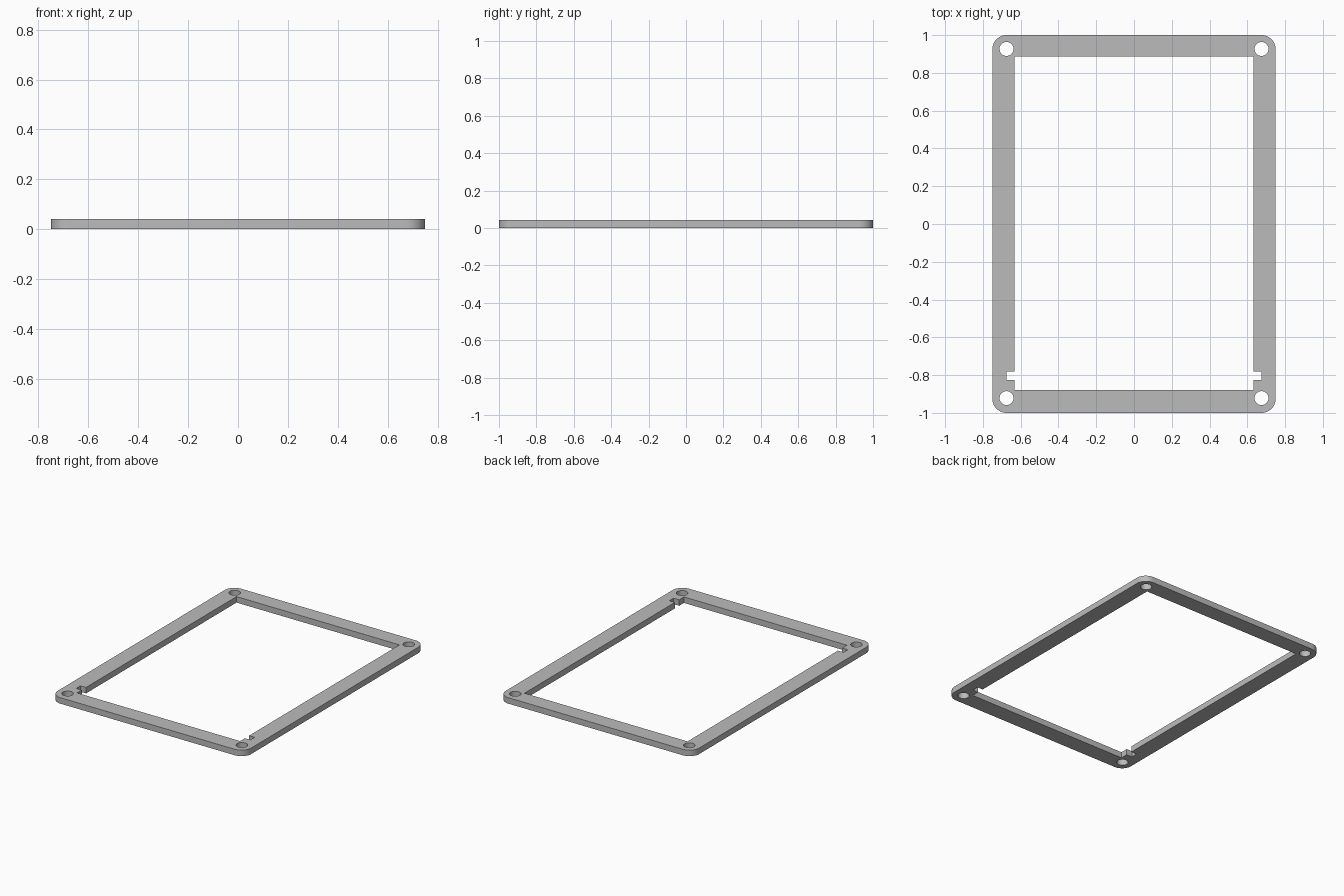
import bpy, bmesh
from math import cos, sin, pi, radians
from mathutils import Vector

if "Cube" in bpy.data.objects:
    bpy.data.objects.remove(bpy.data.objects["Cube"], do_unlink=True)

HALF_X, HALF_Y, HEIGHT = 0.75, 1.0, 0.042
CORNER, HOLE = 0.075, 0.037
HOLE_X, HOLE_BACK, HOLE_FRONT = 0.675, 0.927, -0.922


def arc(cx, cy, radius, start, sweep, steps):
    return [(cx + radius * cos(start + sweep * i / steps),
             cy + radius * sin(start + sweep * i / steps)) for i in range(steps + 1)]


# Outer outline with rounded corners
outline = []
for i, (sx, sy) in enumerate([(1, 1), (-1, 1), (-1, -1), (1, -1)]):
    outline += arc(sx * (HALF_X - CORNER), sy * (HALF_Y - CORNER), CORNER, i * pi / 2, pi / 2, 12)

# Inner opening with a small notch on each side near the front
side = [(0.632, -0.88), (0.632, -0.827), (0.675, -0.827),
        (0.675, -0.78), (0.632, -0.78), (0.632, 0.886)]
opening = side + [(-x, y) for x, y in reversed(side)]

# Four screw holes
holes = [arc(x, y, HOLE, 0, 2 * pi, 32)[:-1]
         for x in (-HOLE_X, HOLE_X) for y in (HOLE_FRONT, HOLE_BACK)]

# Fill the flat shape between the loops and extrude it upwards
bm = bmesh.new()
for loop in [outline, opening] + holes:
    verts = [bm.verts.new((x, y, 0)) for x, y in loop]
    for a, b in zip(verts, verts[1:] + verts[:1]):
        bm.edges.new((a, b))
bmesh.ops.triangle_fill(bm, edges=bm.edges[:], use_beauty=True, normal=Vector((0, 0, 1)))
top = bmesh.ops.extrude_face_region(bm, geom=bm.faces[:])["geom"]
bmesh.ops.translate(bm, vec=(0, 0, HEIGHT),
                    verts=[v for v in top if isinstance(v, bmesh.types.BMVert)])
bmesh.ops.recalc_face_normals(bm, faces=bm.faces[:])

mesh = bpy.data.meshes.new("frame")
bm.to_mesh(mesh)
bm.free()
frame = bpy.data.objects.new("frame", mesh)
bpy.context.collection.objects.link(frame)

# Plain grey material
grey = bpy.data.materials.new("light grey")
grey.use_nodes = True
colour = (0.5, 0.5, 0.5, 1)
grey.diffuse_color = colour
grey.node_tree.nodes["Principled BSDF"].inputs["Base Color"].default_value = colour
mesh.materials.append(grey)

# Smooth the rounded walls, keep the rims sharp
bpy.ops.object.select_all(action="DESELECT")
frame.select_set(True)
bpy.context.view_layer.objects.active = frame
bpy.ops.object.shade_smooth_by_angle(angle=radians(30))
